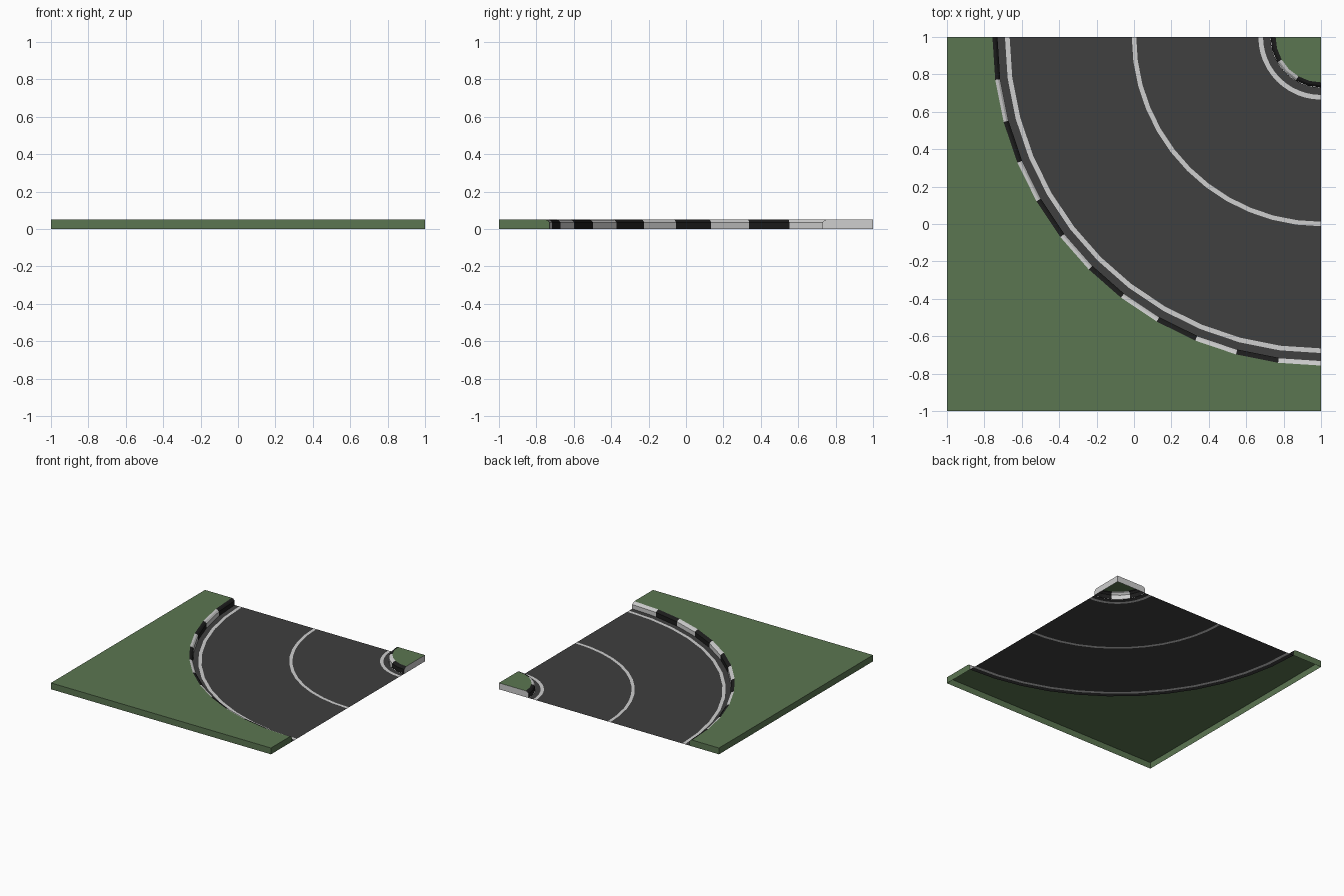
import bpy, bmesh, math

if "Cube" in bpy.data.objects:
    bpy.data.objects.remove(bpy.data.objects["Cube"])

H = 0.052          # height of grass and kerbs
CX = CY = 1.0      # centre of the bend


def material(name, rgb):
    m = bpy.data.materials.new(name)
    m.diffuse_color = (*rgb, 1)
    m.use_nodes = True
    m.node_tree.nodes["Principled BSDF"].inputs["Base Color"].default_value = m.diffuse_color
    return m


GRASS = material("grass green", (0.105, 0.18, 0.083))
ROAD = material("asphalt grey", (0.05, 0.05, 0.05))
WHITE = material("off white", (0.62, 0.62, 0.62))
BLACK = material("kerb black", (0.012, 0.012, 0.012))


def polar(r, t, z):
    """Point on the bend: t = 0 at the back edge, t = 1 at the right edge."""
    a = math.pi + t * math.pi / 2
    return (CX + r * math.cos(a), CY + r * math.sin(a), z)


def make(name, polys, mats):
    """polys: list of (points, material index)."""
    bm = bmesh.new()
    for pts, mi in polys:
        bm.faces.new([bm.verts.new(p) for p in pts]).material_index = mi
    bmesh.ops.remove_doubles(bm, verts=bm.verts, dist=1e-5)
    bmesh.ops.triangulate(bm, faces=[f for f in bm.faces if len(f.verts) > 4])
    me = bpy.data.meshes.new(name)
    bm.to_mesh(me)
    bm.free()
    for m in mats:
        me.materials.append(m)
    ob = bpy.data.objects.new(name, me)
    bpy.context.collection.objects.link(ob)
    return ob


def sweep(profile, segs, rule):
    """Turn a (radius, z) profile round the bend; rule(segment, band) picks the colour."""
    out = []
    for s in range(segs):
        t0, t1 = s / segs, (s + 1) / segs
        for b in range(len(profile) - 1):
            (r0, z0), (r1, z1) = profile[b], profile[b + 1]
            out.append(([polar(r0, t0, z0), polar(r0, t1, z0),
                         polar(r1, t1, z1), polar(r1, t0, z1)], rule(s, b)))
    return out


# Road with three painted lines cut into the surface
bands = [(r, 0) for r in (0.27, 0.31, 0.335, 0.988, 1.012, 1.665, 1.69, 1.73)]
make("road", sweep(bands, 12, lambda s, b: b % 2), [ROAD, WHITE])

# Striped kerbs: upright wall with a bevelled top
outer = [(1.73, 0), (1.73, 0.036), (1.742, 0.048), (1.757, H)]
inner = [(0.243, H), (0.258, 0.048), (0.27, 0.036), (0.27, 0)]
make("outer_kerb", sweep(outer, 12, lambda s, b: s % 2), [BLACK, WHITE])
make("inner_kerb", sweep(inner, 6, lambda s, b: (s // 2) % 2), [BLACK, WHITE])

# Outer grass: top sheet, open underneath, with walls on the tile edges
arc = [polar(1.757, i / 12, H) for i in range(13)]
polys = [(arc[::-1] + [(-1, 1, H), (-1, -1, H), (1, -1, H)], 0),
         ([(-1, -1, 0), (1, -1, 0), (1, -1, H), (-1, -1, H)], 0),
         ([(-1, 1, 0), (-1, -1, 0), (-1, -1, H), (-1, 1, H)], 0)]
for t, corner in ((0, (-1, 1)), (1, (1, -1))):
    cap = [polar(r, t, z) for r, z in outer] + [(*corner, H), (*corner, 0)]
    polys.append((cap if t == 0 else cap[::-1], 0))
make("outer_grass", polys, [GRASS])

# Inner grass corner with pale end walls
arc = [polar(0.243, i / 6, H) for i in range(7)]
polys = [(arc + [(1, 1, H)], 0)]
for t in (0, 1):
    cap = [polar(r, t, z) for r, z in inner] + [(1, 1, 0), (1, 1, H)]
    polys.append((cap if t == 0 else cap[::-1], 1))
make("inner_grass", polys, [GRASS, WHITE])
